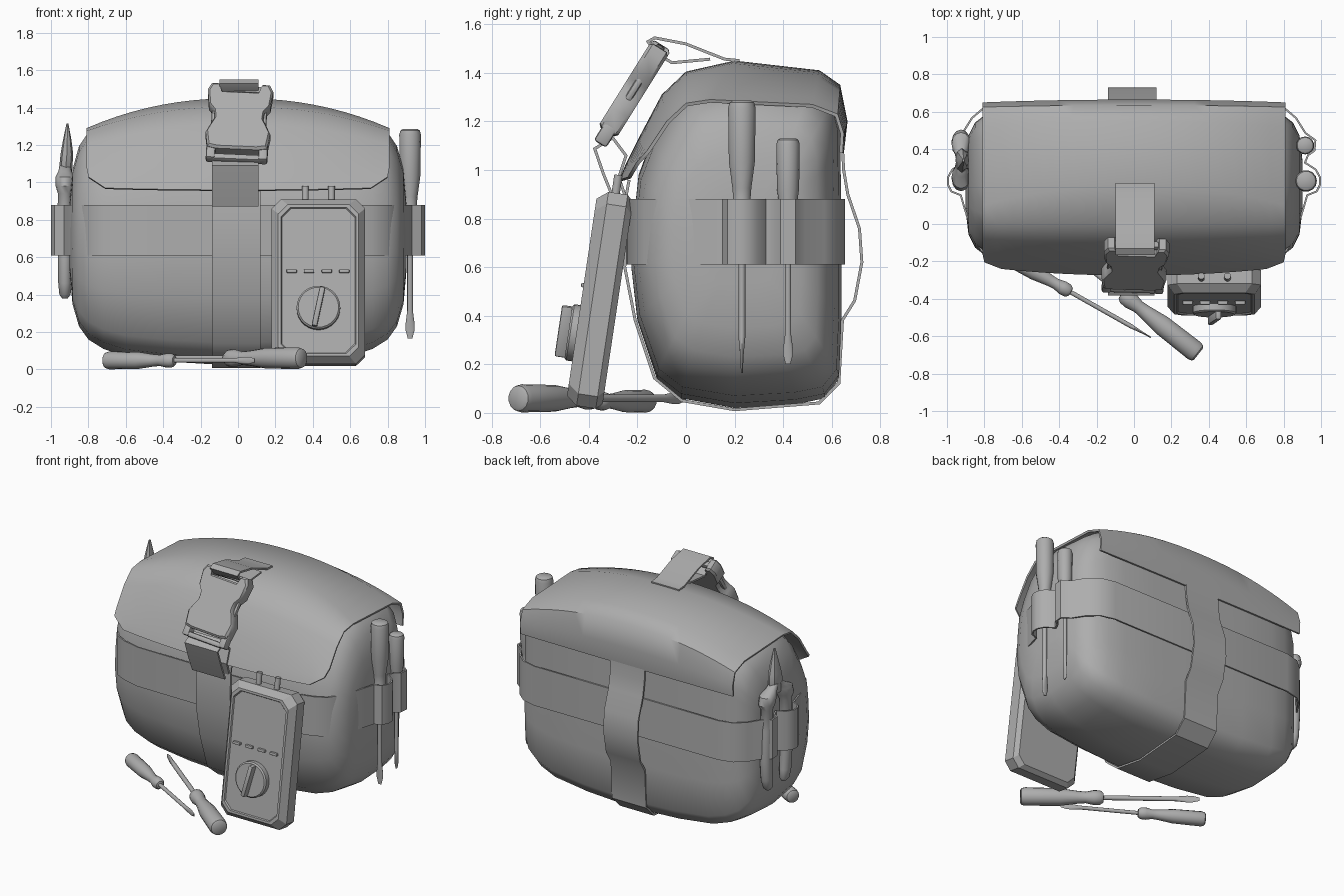
import bpy, bmesh, math
from mathutils import Matrix, Vector

cube = bpy.data.objects.get("Cube")
if cube:
    bpy.data.objects.remove(cube, do_unlink=True)

GREY = (0.42, 0.42, 0.42, 1)
mat = bpy.data.materials.new("plain_grey")
mat.use_nodes = True
mat.diffuse_color = GREY
for node in mat.node_tree.nodes:
    if node.type == 'BSDF_PRINCIPLED':
        node.inputs["Base Color"].default_value = GREY


def finish(name, bm, matrix=Matrix(), angle=35):
    bmesh.ops.recalc_face_normals(bm, faces=bm.faces[:])
    me = bpy.data.meshes.new(name)
    bm.to_mesh(me)
    bm.free()
    me.transform(matrix)
    me.materials.append(mat)
    me.shade_smooth()
    me.set_sharp_from_angle(angle=math.radians(angle))
    ob = bpy.data.objects.new(name, me)
    bpy.context.scene.collection.objects.link(ob)
    return ob


def loft(name, rings, closed=True, thick=0, matrix=Matrix(), angle=35):
    """Skin rows of points; closed rows get end caps, open rows become a sheet."""
    bm = bmesh.new()
    rows = [[bm.verts.new(p) for p in ring] for ring in rings]
    n = len(rows[0])
    for a, b in zip(rows, rows[1:]):
        for i in range(n if closed else n - 1):
            j = (i + 1) % n
            bm.faces.new((a[i], a[j], b[j], b[i]))
    if closed:
        bm.faces.new(rows[0])
        bm.faces.new(rows[-1])
    if thick:
        bmesh.ops.recalc_face_normals(bm, faces=bm.faces[:])
        bmesh.ops.solidify(bm, geom=bm.faces[:], thickness=thick)
    return finish(name, bm, matrix, angle)


def tube(name, stations, matrix=Matrix(), sides=14):
    """Elliptic sections stacked along z: (x, y, z, rx, ry)."""
    turn = [math.tau * i / sides for i in range(sides)]
    return loft(name, [[(x + rx * math.cos(t), y + ry * math.sin(t), z) for t in turn]
                       for x, y, z, rx, ry in stations], matrix=matrix, angle=40)


def box(name, centre, size, matrix=Matrix(), bevel=0.006, spin=0):
    bm = bmesh.new()
    bmesh.ops.create_cube(bm, size=1, matrix=Matrix.Diagonal((*size, 1)))
    bmesh.ops.bevel(bm, geom=bm.edges[:], offset=bevel, segments=2, profile=0.5, affect='EDGES')
    return finish(name, bm, matrix @ Matrix.Translation(centre) @ Matrix.Rotation(spin, 4, 'Z'))


def strap(name, path, x0, x1):
    """Ribbon following a (y, z) path."""
    return loft(name, [[(x0, y, z), (x1, y, z)] for y, z in path], False, 0.012)


# Bag body: side profile shrunk towards both ends
side = [(.2, .02), (.45, .035), (.57, .06), (.63, .14), (.64, .4), (.64, .8), (.635, 1.1),
        (.635, 1.2), (.605, 1.32), (.52, 1.385), (.2, 1.415), (.03, 1.37), (-.05, 1.29), (-.14, 1.13),
        (-.195, .98), (-.215, .8), (-.225, .6), (-.2, .38), (-.12, .14), (-.02, .06)]
ends = [(.35, 0, .02), (.6, .01, .05), (.72, .03, .09), (.8, .06, .14), (.85, .1, .21),
        (.885, .17, .33), (.9, .3, .5)]
stations = [(-x, a, b) for x, a, b in reversed(ends)] + [(0, 0, 0)] + ends
loft("bag_body", [[(x, .21 + (y - .21) * (1 - a / .44), .7 + (z - .7) * (1 - b / .68))
                   for y, z in side] for x, a, b in stations], angle=50)

# Lid: arched sheet blending a centre profile into lower end profiles
mid = [(.65, 1.07), (.665, 1.2), (.635, 1.35), (.55, 1.41), (.2, 1.45), (0, 1.405),
       (-.1, 1.31), (-.19, 1.14), (-.25, 1.02), (-.275, .96)]
end = [(.645, 1.07), (.65, 1.15), (.625, 1.23), (.52, 1.27), (.1, 1.29), (0, 1.275),
       (-.08, 1.2), (-.16, 1.08), (-.205, 1.03), (-.24, .97)]
half = [.81] * 8 + [.8, .71]
cols = [i / 10 for i in range(-10, 11)]
loft("lid", [[(w * u, a[0] + (b[0] - a[0]) * abs(u) ** 2.2, a[1] + (b[1] - a[1]) * abs(u) ** 2.2)
              for u in cols] for a, b, w in zip(mid, end, half)], False, 0.014, angle=45)

# Waist strap with tool pockets on both ends
belt = [(0, -.245), (.6, -.24), (.72, -.21), (.8, -.17), (.86, -.08), (.91, .08), (.93, .15),
        (.98, .17), (1, .21), (1, .25), (.975, .295), (.92, .33), (.935, .365), (.97, .39),
        (.975, .45), (.92, .49), (.87, .57), (.8, .63), (.7, .655), (0, .655)]
loop = belt + [(-x, y) for x, y in reversed(belt[1:-1])] + belt[:1]
loft("waist_strap", [[(x, y, .61), (x, y, .88)] for x, y in loop], False, 0.01)

# Vertical strap around the bottom, with a slack handle at the back
strap("vertical_strap", [(-.24, .96), (-.255, .88), (-.258, .6), (-.215, .38), (-.135, .14),
      (-.02, .045), (.2, .007), (.55, .035), (.635, .12), (.65, .38), (.7, .46), (.73, .62),
      (.72, .76), (.672, .9), (.655, 1), (.65, 1.09)], -.14, .12)

# Buckle and its strap ends
strap("buckle_upper_strap", [(.22, 1.456), (.16, 1.462), (0, 1.525), (-.13, 1.55), (-.165, 1.53),
      (-.13, 1.48), (-.06, 1.435), (.1, 1.45)], -.1, .11)
strap("buckle_lower_strap", [(-.3, .87), (-.345, .98), (-.383, 1.09), (-.3, 1.14), (-.24, 1.06),
      (-.27, .97), (-.24, .88)], -.14, .11)
tilt = (Matrix.Translation((.005, -.215, 1.33)) @ Matrix.Rotation(math.radians(58), 4, 'X')
        @ Matrix.Rotation(math.radians(-3), 4, 'Z'))
right = [(.11, -.2), (.16, -.19), (.173, -.1), (.155, -.06), (.13, -.01), (.135, .04),
         (.165, .08), (.175, .17), (.155, .21), (.12, .21), (.105, .16)]
outline = right + [(-u, v) for u, v in reversed(right)]
loft("buckle", [[(u * s, v * s, n) for u, v in outline]
                for n, s in ((-.045, .94), (-.033, 1), (.033, 1), (.045, .94))], matrix=tilt)
box("buckle_top_bar", (0, .19, 0), (.24, .04, .04), tilt, .012)
box("buckle_bottom_bar", (0, -.24, 0), (.26, .035, .05), tilt, .012)
for s in (-1, 1):
    box("buckle_arm", (s * .14, -.21, 0), (.05, .09, .06), tilt, .012)
    box("buckle_release", (s * .133, .02, 0), (.03, .13, .03), tilt, .012)

# Test meter leaning on the bag
lean = Matrix.Translation((.43, -.355, .465)) @ Matrix.Rotation(math.radians(81.5), 4, 'X')


def plate(w, h, n, c=.05):
    quarter = [(w, h - c), (w - c, h)]
    top = quarter + [(-u, v) for u, v in reversed(quarter)]
    return [(u, v, n) for u, v in top + [(-u, -v) for u, v in top]]


loft("meter_case", [plate(.225, .42, -.075), plate(.25, .445, -.05), plate(.25, .445, .03),
                    plate(.215, .41, .075), plate(.2, .395, .075), plate(.195, .39, .066)],
     matrix=lean, angle=20)
for u in (-.143, -.05, .045, .138):
    box("meter_button", (u, .05, .073), (.055, .018, .024), lean, .005)
tube("meter_dial", [(0, -.15, .06, .117, .117), (0, -.15, .1, .117, .117),
                    (0, -.15, .108, .108, .108)], lean, 28)
box("meter_dial_grip", (0, -.15, .125), (.03, .215, .05), lean, .008, math.radians(-12))
for u in (-.07, .07):
    tube("meter_plug", [(u, .0, .0, .018, .018), (u, 0, .1, .018, .018)],
         lean @ Matrix.Translation((0, .42, 0)) @ Matrix.Rotation(-math.pi / 2, 4, 'X'), 10)

# Screwdrivers: two in the pockets, two on the ground
driver = [(0, .04), (.008, .052), (.03, .058), (.25, .055), (.36, .04), (.41, .036), (.46, .047),
          (.5, .045), (.52, .03), (.522, .015), (.97, .015)]
blade = [(1.04, .024, .008), (1.075, .024, .006), (1.12, .012, .004)]


def screwdriver(name, pos, heading, pitch, size):
    m = (Matrix.Translation(pos) @ Matrix.Rotation(heading, 4, 'Z')
         @ Matrix.Rotation(pitch, 4, 'Y') @ Matrix.Scale(size, 4))
    tube(name, [(0, 0, z, r, r) for z, r in driver] + [(0, 0, z, a, b) for z, a, b in blade], m)


screwdriver("pocket_screwdriver_large", (.92, .23, 1.285), 0, math.pi, 1)
screwdriver("pocket_screwdriver_small", (.915, .42, 1.13), math.pi / 2, math.pi, .83)
screwdriver("ground_screwdriver_small", (-.71, -.155, .048), math.atan2(-.22, .39), math.pi / 2, .82)
screwdriver("ground_screwdriver_large", (.345, -.695, .06), math.atan2(.33, -.42), math.pi / 2, 1)

# Pliers in the other pockets: pointed jaws and two mirrored grips
tube("pliers_jaws", [(-.92, .34, 1.02, .03, .05), (-.92, .34, 1.09, .035, .065),
                     (-.915, .34, 1.15, .034, .055), (-.913, .34, 1.23, .022, .032),
                     (-.912, .34, 1.315, .005, .008)], sides=8)
for s in (-1, 1):
    grip = [(.02, 1.09, .03, .03), (.05, 1.06, .035, .04), (.085, 1.03, .05, .065),
            (.1, .98, .05, .065), (.1, .94, .038, .04), (.105, .8, .04, .042),
            (.11, .6, .038, .042), (.1, .46, .036, .045), (.09, .4, .03, .036), (.085, .38, .015, .02)]
    tube("pliers_grip", [(-.925, .34 + s * dy, z, rx, ry) for dy, z, rx, ry in grip], sides=12)
